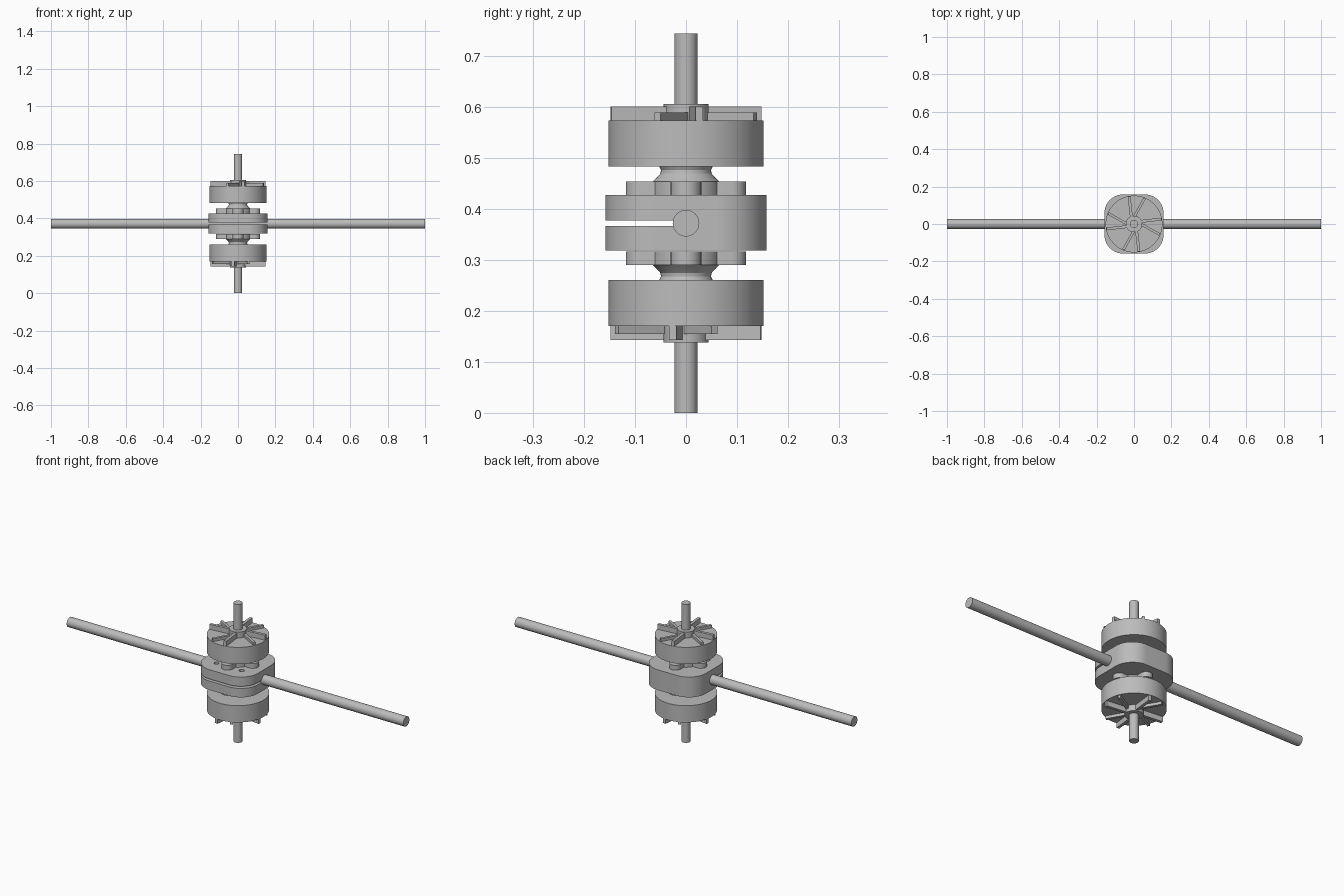
import bpy
import bmesh
from math import pi, cos, sin
from mathutils import Matrix, Vector

cube = bpy.data.objects.get("Cube")
if cube:
    bpy.data.objects.remove(cube, do_unlink=True)

grey = bpy.data.materials.new("plain grey")
grey.use_nodes = True
grey.diffuse_color = (0.5, 0.5, 0.5, 1)
grey.node_tree.nodes["Principled BSDF"].inputs["Base Color"].default_value = (0.5, 0.5, 0.5, 1)

MID = 0.3715  # height of the symmetry plane
parts = []


def finish(name, bm):
    bmesh.ops.recalc_face_normals(bm, faces=bm.faces)
    mesh = bpy.data.meshes.new(name)
    bm.to_mesh(mesh)
    bm.free()
    mesh.materials.append(grey)
    obj = bpy.data.objects.new(name, mesh)
    bpy.context.collection.objects.link(obj)
    parts.append(obj)
    return obj


def extrude(name, outline, z0, z1):
    """Prism from a flat outline."""
    bm = bmesh.new()
    face = bm.faces.new([bm.verts.new((x, y, z0)) for x, y in outline])
    new = bmesh.ops.extrude_face_region(bm, geom=[face])["geom"]
    top = [v for v in new if isinstance(v, bmesh.types.BMVert)]
    bmesh.ops.translate(bm, verts=top, vec=(0, 0, z1 - z0))
    return finish(name, bm)


def circle(radius, n=64, cx=0, cy=0):
    return [(cx + radius * cos(2 * pi * i / n), cy + radius * sin(2 * pi * i / n)) for i in range(n)]


def rounded_square(half, radius, n=16):
    pts = []
    for q in range(4):
        a0 = q * pi / 2
        c = Vector((half - radius, half - radius))
        c.rotate(Matrix.Rotation(a0, 2))
        for i in range(n + 1):
            a = a0 + i * pi / 2 / n
            pts.append((c.x + radius * cos(a), c.y + radius * sin(a)))
    return pts


def revolve(name, profile, steps=64):
    """Closed solid turned about the z axis."""
    bm = bmesh.new()
    rings = [[bm.verts.new((x, y, z)) for x, y in circle(r, steps)] for r, z in profile]
    for low, high in zip(rings, rings[1:]):
        for i in range(steps):
            j = (i + 1) % steps
            bm.faces.new((low[i], low[j], high[j], high[i]))
    bm.faces.new(rings[0])
    bm.faces.new(rings[-1])
    return finish(name, bm)


def bar(name, start, end, width, z0, z1):
    """Upright rib between two points on the plane."""
    a, b = Vector(start), Vector(end)
    d = (b - a).normalized()
    side = Vector((-d.y, d.x)) * width / 2
    return extrude(name, [a - side, b - side, b + side, a + side], z0, z1)


def cut(target, cutter):
    mod = target.modifiers.new("cut", "BOOLEAN")
    mod.operation = "DIFFERENCE"
    mod.solver = "EXACT"
    mod.object = cutter
    bpy.context.view_layer.objects.active = target
    bpy.ops.object.modifier_apply(modifier=mod.name)
    parts.remove(cutter)
    bpy.data.objects.remove(cutter, do_unlink=True)


# Clamp block with a front slot and two screw holes
block = extrude("clamp_block", rounded_square(0.158, 0.1), 0.318, 0.427)
cut(block, extrude("slot_cutter", [(-0.3, -0.3), (0.3, -0.3), (0.3, -0.022), (-0.3, -0.022)], 0.366, 0.377))
for x in (-0.075, 0.075):
    cut(block, extrude("hole_cutter", circle(0.013, 24, x, -0.075), 0.2, 0.5))

# Long cross rod
rod = extrude("cross_rod", circle(0.026, 48), -1, 1)
rod.data.transform(Matrix.Translation((0, 0, MID)) @ Matrix.Rotation(pi / 2, 4, "Y"))


def motor(prefix):
    """One upright motor, from mount to shaft."""
    first = len(parts)
    # Mount with four rounded feet
    extrude(prefix + "_mount_core", circle(0.068), 0.427, 0.453)
    for i in range(4):
        turn = Matrix.Rotation(i * pi / 2, 4, "Z")
        arm = [(0, -0.03), (0.088, -0.03)]
        arm += [(0.088 + 0.03 * sin(a * pi / 16), -0.03 * cos(a * pi / 16)) for a in range(1, 16)]
        arm += [(0.088, 0.03), (0, 0.03)]
        extrude(prefix + "_mount_foot", arm, 0.427, 0.453).data.transform(turn)
    # Flared neck and drum
    revolve(prefix + "_neck", [(0.067, 0.452), (0.057, 0.461), (0.05, 0.469), (0.049, 0.476), (0.053, 0.484)])
    extrude(prefix + "_drum", circle(0.152, 96), 0.483, 0.573)
    # Pinwheel vanes, a tall and a low one in each quarter
    for i in range(4):
        turn = Matrix.Rotation(i * pi / 2, 4, "Z")
        bar(prefix + "_tall_vane", (0.02, 0.012), (0.147, 0.026), 0.015, 0.572, 0.6).data.transform(turn)
        bar(prefix + "_low_vane", (0.03, 0.004), (0.136, -0.056), 0.014, 0.572, 0.588).data.transform(turn)
    # Hub and shaft
    extrude(prefix + "_hub", circle(0.044), 0.572, 0.605)
    extrude(prefix + "_shaft", circle(0.0225, 48), 0.6, 0.743)
    return parts[first:]


motor("upper")
flip = Matrix.Translation((0, 0, MID)) @ Matrix.Rotation(pi, 4, "X") @ Matrix.Translation((0, 0, -MID))
for obj in motor("lower"):
    obj.data.transform(flip)

# Smooth round sides, keep sharp rims
bpy.ops.object.select_all(action="DESELECT")
for obj in parts:
    obj.select_set(True)
bpy.context.view_layer.objects.active = block
bpy.ops.object.shade_smooth_by_angle(angle=pi / 6)
